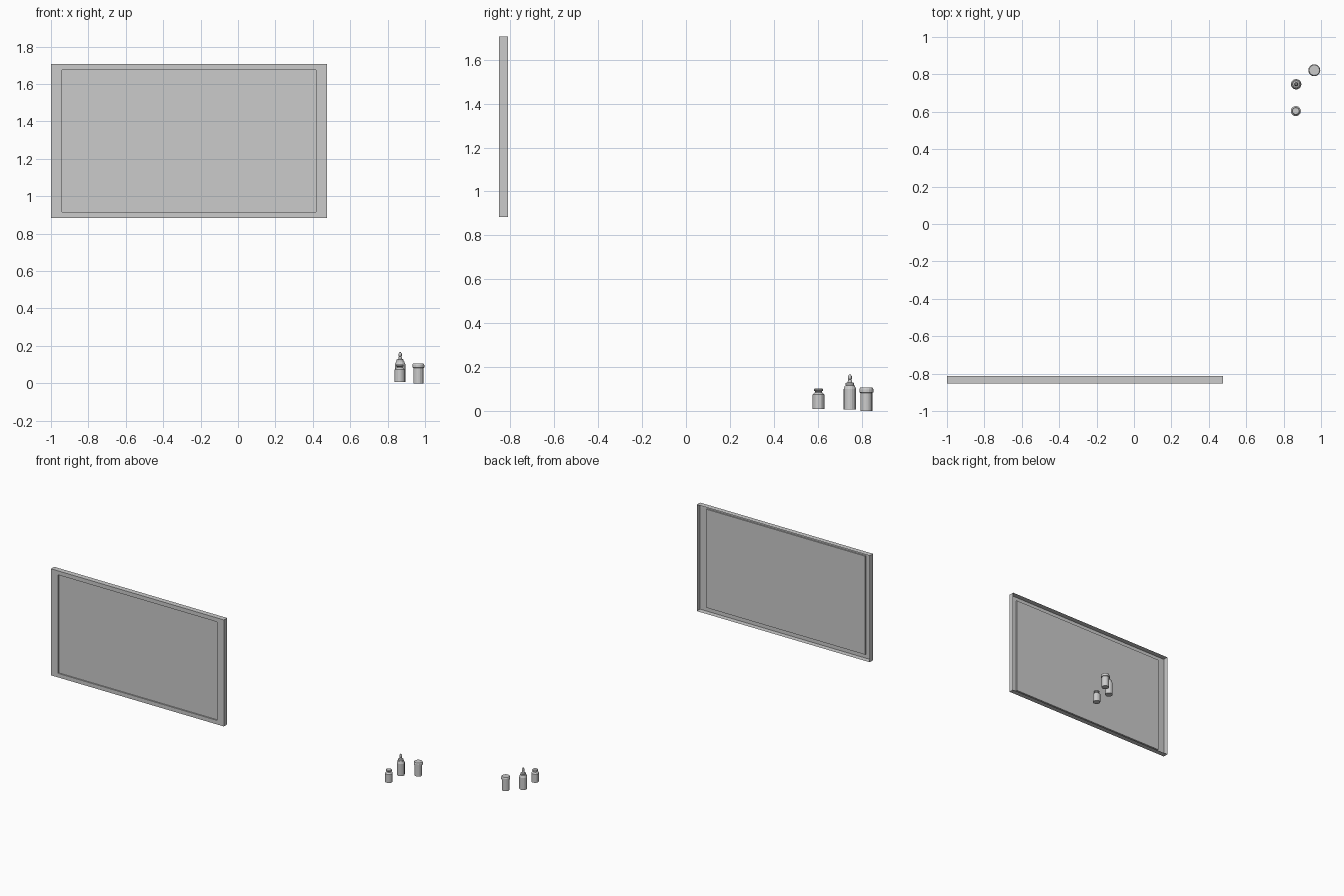
import bpy, bmesh, math

if "Cube" in bpy.data.objects:
    bpy.data.objects.remove(bpy.data.objects["Cube"])


def make(name, bm):
    bmesh.ops.remove_doubles(bm, verts=bm.verts, dist=1e-5)
    mesh = bpy.data.meshes.new(name)
    bm.to_mesh(mesh)
    bm.free()
    ob = bpy.data.objects.new(name, mesh)
    bpy.context.collection.objects.link(ob)
    return ob


def lathe(name, x, y, profile, sides=16):
    """Revolve (radius, z) points around a vertical axis, capping both ends."""
    bm = bmesh.new()
    rings = []
    for r, z in profile:
        rings.append([bm.verts.new((x + r * math.cos(math.tau * i / sides),
                                    y + r * math.sin(math.tau * i / sides), z))
                      for i in range(sides)])
    for a, b in zip(rings, rings[1:]):
        for i in range(sides):
            j = (i + 1) % sides
            bm.faces.new((a[i], a[j], b[j], b[i]))
    bm.faces.new(rings[0][::-1])
    bm.faces.new(rings[-1])
    return make(name, bm)


# Wall board: open-backed tray with a border and a shallow recessed panel
X0, X1, Z0, Z1 = -1.0, 0.476, 0.884, 1.706
FRONT, BACK, RECESS = -0.852, -0.812, -0.842


def loop(bm, dx, dz, y):
    return [bm.verts.new(p) for p in ((X0 + dx, y, Z0 + dz), (X1 - dx, y, Z0 + dz),
                                      (X1 - dx, y, Z1 - dz), (X0 + dx, y, Z1 - dz))]


bm = bmesh.new()
loops = [loop(bm, 0, 0, BACK), loop(bm, 0, 0, FRONT),
         loop(bm, 0.06, 0.031, FRONT), loop(bm, 0.06, 0.031, RECESS)]
for a, b in zip(loops, loops[1:]):
    for i in range(4):
        j = (i + 1) % 4
        bm.faces.new((a[i], a[j], b[j], b[i]))
bm.faces.new(loops[-1])
make("wall_board", bm)

# Lidded can
lathe("can_body", 0.964, 0.822, [(0.027, 0.0), (0.027, 0.084)])
lathe("can_lid", 0.964, 0.822, [(0.027, 0.082), (0.032, 0.084), (0.032, 0.098), (0.028, 0.106)])

# Bottle with pointed nozzle
lathe("nozzle_bottle", 0.867, 0.747,
      [(0.028, 0.007), (0.028, 0.1), (0.022, 0.116), (0.015, 0.117)])
lathe("nozzle_collar", 0.867, 0.747,
      [(0.015, 0.115), (0.019, 0.117), (0.019, 0.127), (0.011, 0.13)])
lathe("nozzle_tip", 0.867, 0.747,
      [(0.011, 0.128), (0.007, 0.143), (0.009, 0.145), (0.009, 0.157), (0.004, 0.166)])

# Squat jar with cap
lathe("jar_body", 0.865, 0.604,
      [(0.027, 0.008), (0.027, 0.074), (0.016, 0.084), (0.015, 0.09)])
lathe("jar_cap", 0.865, 0.604,
      [(0.015, 0.088), (0.021, 0.092), (0.021, 0.098), (0.018, 0.101)])
